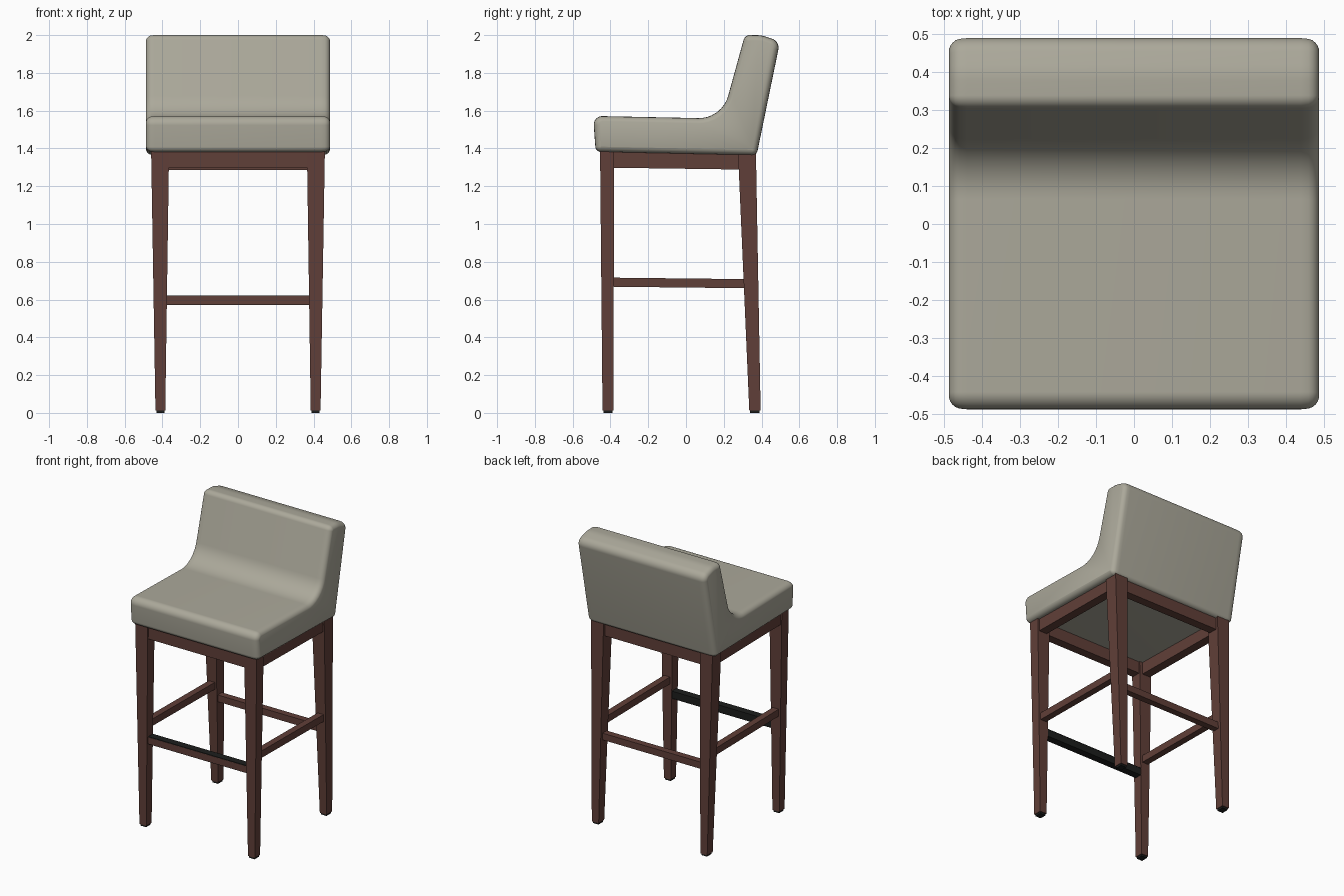
import bpy, bmesh, math
from mathutils import Vector

if "Cube" in bpy.data.objects:
    bpy.data.objects.remove(bpy.data.objects["Cube"])


def material(name, rgb):
    m = bpy.data.materials.new(name)
    m.diffuse_color = (*rgb, 1)
    m.use_nodes = True
    m.node_tree.nodes["Principled BSDF"].inputs["Base Color"].default_value = m.diffuse_color
    return m


FABRIC = material("grey beige upholstery", (0.41, 0.395, 0.325))
WOOD = material("red brown wood", (0.118, 0.05, 0.04))
BLACK = material("black metal", (0.012, 0.013, 0.012))


def finish(name, bm, mat):
    bmesh.ops.recalc_face_normals(bm, faces=bm.faces)
    me = bpy.data.meshes.new(name)
    bm.to_mesh(me)
    bm.free()
    me.materials.append(mat)
    ob = bpy.data.objects.new(name, me)
    bpy.context.collection.objects.link(ob)
    return ob


def loft(name, rings, mat):
    """Skin between matching closed rings and cap both ends."""
    bm = bmesh.new()
    rows = [[bm.verts.new(p) for p in r] for r in rings]
    n = len(rows[0])
    for a, b in zip(rows, rows[1:]):
        for i in range(n):
            j = (i + 1) % n
            bm.faces.new((a[i], a[j], b[j], b[i]))
    bm.faces.new(rows[0])
    bm.faces.new(rows[-1])
    return finish(name, bm, mat)


def taper(name, lo, z0, hi, z1, mat):
    """Tapered post; lo and hi are (x0, x1, y0, y1)."""
    ring = lambda r, z: [(r[0], r[2], z), (r[1], r[2], z), (r[1], r[3], z), (r[0], r[3], z)]
    return loft(name, [ring(lo, z0), ring(hi, z1)], mat)


def beam(name, p, q, w, h, mat):
    """Rail between two points, w wide and h tall."""
    p, q = Vector(p), Vector(q)
    side = (q - p).cross(Vector((0, 0, 1))).normalized() * w / 2
    up = Vector((0, 0, h / 2))
    return loft(name, [[c - side - up, c + side - up, c + side + up, c - side + up] for c in (p, q)], mat)


def rounded(points, steps=8):
    """Closed outline with each corner (y, z, radius) rounded by an arc."""
    out = []
    n = len(points)
    for i, (y, z, r) in enumerate(points):
        c = Vector((y, z))
        a = (Vector(points[i - 1][:2]) - c).normalized()
        b = (Vector(points[(i + 1) % n][:2]) - c).normalized()
        half = a.angle(b) / 2
        centre = c + (a + b).normalized() * r / math.sin(half)
        s = c + a * r / math.tan(half) - centre
        e = c + b * r / math.tan(half) - centre
        for k in range(steps + 1):
            d = s.lerp(e, k / steps).normalized()
            out.append(centre + d * r)
    return out


def inset(pts, d):
    """Move a counter-clockwise outline inward by d."""
    out = []
    n = len(pts)
    for i, p in enumerate(pts):
        t = (pts[(i + 1) % n] - pts[i - 1]).normalized()
        out.append(p + Vector((-t.y, t.x)) * d)
    return out


# Upholstered seat and back: one side profile with softly rolled ends
profile = rounded([
    (-0.478, 1.382, 0.03), (0.374, 1.364, 0.03),
    (0.498, 1.967, 0.05), (0.40, 1.999, 0.15), (0.312, 2.001, 0.035),
    (0.19, 1.558, 0.16), (-0.492, 1.572, 0.045)])
half = [(0.44, 0.0), (0.46, 0.002), (0.471, 0.006), (0.479, 0.013), (0.484, 0.02), (0.487, 0.028)]
sections = [(-x, d) for x, d in reversed(half)] + half
seat = loft("seat_and_back",
            [[(x, p.x, p.y) for p in inset(profile, d)] for x, d in sections], FABRIC)
bpy.context.view_layer.objects.active = seat
seat.select_set(True)
bpy.ops.object.shade_smooth_by_angle(angle=math.radians(50))
seat.select_set(False)

# Legs with glides, side aprons and side stretchers
for s, side in ((-1, "left"), (1, "right")):
    lo, hi = (s * 0.385, s * 0.437), (s * 0.365, s * 0.46)
    taper(f"front_leg_{side}", (*lo, -0.442, -0.385), 0.012, (*hi, -0.455, -0.38), 1.39, WOOD)
    taper(f"back_leg_{side}", (*lo, 0.335, 0.395), 0.012, (*hi, 0.275, 0.37), 1.39, WOOD)
    g = (s * 0.39, s * 0.432)
    taper(f"front_glide_{side}", (*g, -0.437, -0.39), 0, (*g, -0.437, -0.39), 0.014, BLACK)
    taper(f"back_glide_{side}", (*g, 0.34, 0.39), 0, (*g, 0.34, 0.39), 0.014, BLACK)
    beam(f"side_apron_{side}", (s * 0.418, -0.4, 1.343), (s * 0.418, 0.32, 1.333), 0.06, 0.09, WOOD)
    beam(f"side_stretcher_{side}", (s * 0.412, -0.4, 0.692), (s * 0.412, 0.33, 0.684), 0.045, 0.048, WOOD)

# Front and back aprons
beam("front_apron", (-0.39, -0.418, 1.342), (0.39, -0.418, 1.342), 0.06, 0.085, WOOD)
beam("back_apron", (-0.39, 0.325, 1.33), (0.39, 0.325, 1.33), 0.06, 0.09, WOOD)

# Front and back stretchers
beam("front_stretcher", (-0.4, -0.412, 0.597), (0.4, -0.412, 0.597), 0.045, 0.044, WOOD)
beam("back_stretcher", (-0.4, 0.342, 0.597), (0.4, 0.342, 0.597), 0.045, 0.046, WOOD)

# Metal kick plate wrapped over the top, back and underside of the front stretcher
for name, y, z, w, h in (("top", -0.408, 0.6205, 0.05, 0.004),
                         ("back", -0.387, 0.597, 0.006, 0.05),
                         ("underside", -0.408, 0.5735, 0.05, 0.004)):
    beam(f"kick_plate_{name}", (-0.378, y, z), (0.378, y, z), w, h, BLACK)
